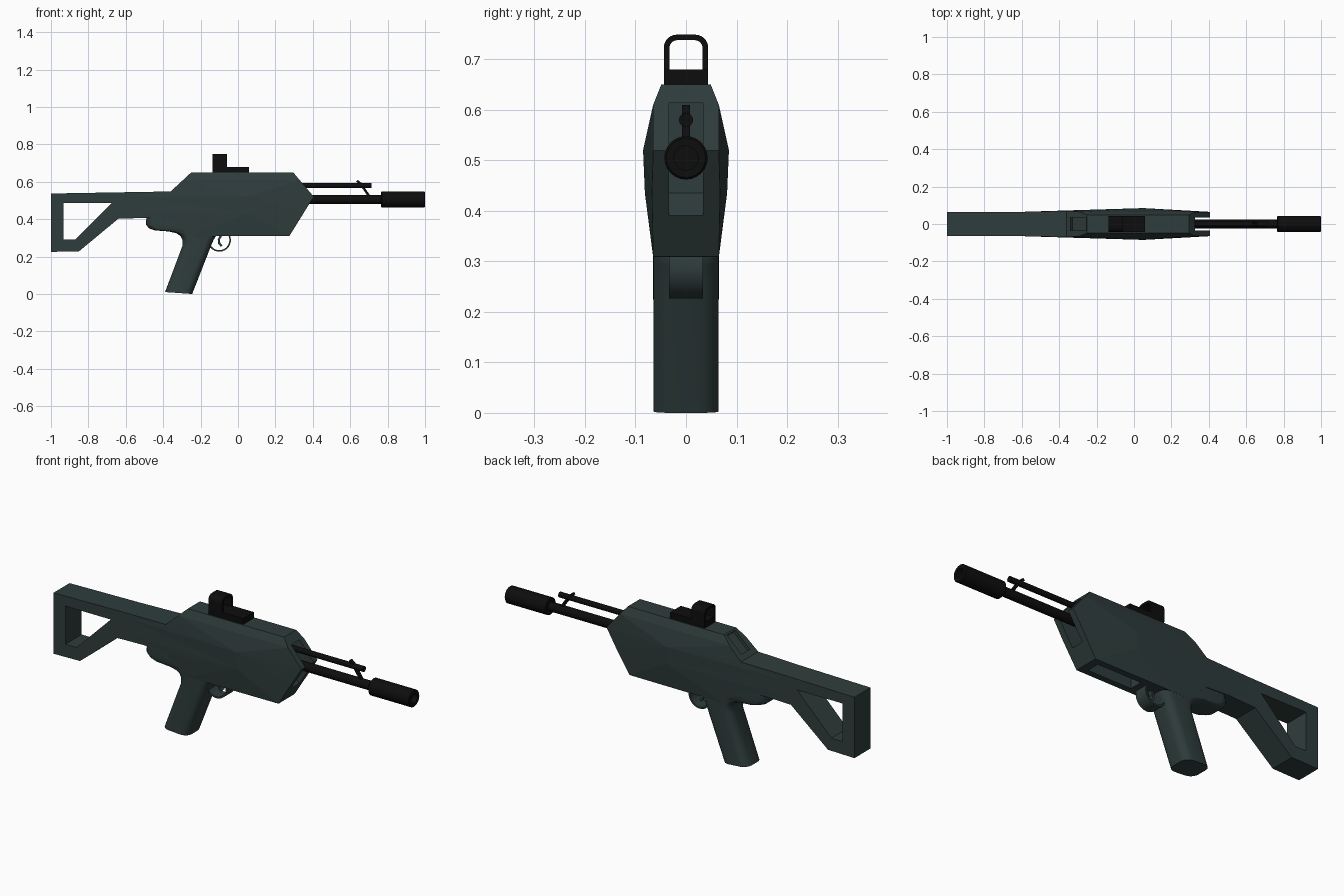
import bpy, bmesh, math
from mathutils import Vector

if "Cube" in bpy.data.objects:
    bpy.data.objects.remove(bpy.data.objects["Cube"])


def material(name, col):
    m = bpy.data.materials.new(name)
    m.diffuse_color = (*col, 1)
    m.use_nodes = True
    m.node_tree.nodes["Principled BSDF"].inputs["Base Color"].default_value = m.diffuse_color
    return m


GREEN = material("dark green grey", (0.028, 0.046, 0.045))
BLACK = material("black", (0.004, 0.004, 0.004))


def finish(name, bm, mat, smooth=None):
    bmesh.ops.recalc_face_normals(bm, faces=bm.faces)
    me = bpy.data.meshes.new(name)
    bm.to_mesh(me)
    bm.free()
    me.materials.append(mat)
    if smooth:
        for p in me.polygons:
            p.use_smooth = True
        me.set_sharp_from_angle(angle=math.radians(smooth))
    ob = bpy.data.objects.new(name, me)
    bpy.context.collection.objects.link(ob)
    return ob


def prism_bm(pts, hw):
    """Side profile (x, z) extruded across y."""
    bm = bmesh.new()
    f = bm.faces.new([bm.verts.new((x, -hw, z)) for x, z in pts])
    r = bmesh.ops.extrude_face_region(bm, geom=[f])
    for v in r["geom"]:
        if isinstance(v, bmesh.types.BMVert):
            v.co.y = hw
    return bm


def prism(name, pts, hw, mat, smooth=None):
    return finish(name, prism_bm(pts, hw), mat, smooth)


def band(path, t):
    """Outline of a strip of thickness t along an (x, z) path."""
    left, right = [], []
    for i, p in enumerate(path):
        a, b = path[max(i - 1, 0)], path[min(i + 1, len(path) - 1)]
        d = Vector((b[0] - a[0], b[1] - a[1])).normalized() * t / 2
        left.append((p[0] - d.y, p[1] + d.x))
        right.append((p[0] + d.y, p[1] - d.x))
    return left + right[::-1]


def lathe(name, prof, z, mat, n=24):
    """Turned part along x from (x, radius) points, ends capped."""
    bm = bmesh.new()
    rings = [[bm.verts.new((x, r * math.cos(2 * math.pi * i / n), z + r * math.sin(2 * math.pi * i / n)))
              for i in range(n)] for x, r in prof]
    for a, b in zip(rings, rings[1:]):
        for i in range(n):
            bm.faces.new((a[i], a[(i + 1) % n], b[(i + 1) % n], b[i]))
    bm.faces.new(rings[0])
    bm.faces.new(rings[-1])
    return finish(name, bm, mat, 40)


def lerp(table, v):
    for (a, fa), (b, fb) in zip(table, table[1:]):
        if v <= b:
            return fa + (fb - fa) * max(0, (v - a) / (b - a))
    return table[-1][1]


# Receiver and stock: one side profile, swelling to a ridge along the sides
bm = prism_bm([(-1, 0.225), (-0.85, 0.228), (-0.64, 0.402), (-0.49, 0.407), (-0.36, 0.40), (-0.25, 0.308),
               (0.275, 0.31), (0.405, 0.52), (0.295, 0.65), (-0.25, 0.65), (-0.36, 0.548), (-1, 0.537)], 0.065)
for axis, cuts in ((2, (0.435, 0.52, 0.61)), (0, (-0.6, 0.05))):
    for c in cuts:
        co, no = Vector((0, 0, 0)), Vector((0, 0, 0))
        co[axis], no[axis] = c, 1
        bmesh.ops.bisect_plane(bm, geom=bm.verts[:] + bm.edges[:] + bm.faces[:], plane_co=co, plane_no=no)
for v in bm.verts:
    fx = lerp([(-0.6, 0), (0.05, 1), (0.405, 0)], v.co.x)
    fz = lerp([(0.31, 0), (0.435, 0.82), (0.52, 1), (0.61, 0), (0.65, 0)], v.co.z)
    w = 0.065 + 0.02 * fx * fz - lerp([(0.61, 0), (0.65, 0.016)], v.co.z)
    v.co.y = math.copysign(w, v.co.y)
bmesh.ops.triangulate(bm, faces=bm.faces)
body = finish("receiver_and_stock", bm, GREEN)

# Openings: stock window, front barrel slot, underside well, rear slope panel
cutters = [
    ("stock_window", [(-0.932, 0.292), (-0.87, 0.292), (-0.675, 0.487), (-0.932, 0.487)], 0.2),
    ("barrel_slot", [(0.27, 0.435), (0.3255, 0.39), (0.6, 0.39), (0.6, 0.614), (0.27, 0.614)], 0.0335),
    ("underside_well", [(-0.01, 0.2), (0.235, 0.2), (0.235, 0.36), (-0.01, 0.36)], 0.0335),
    ("rear_panel", [(-0.328, 0.556), (-0.246, 0.632), (-0.28, 0.67), (-0.362, 0.594)], 0.0335),
]
for name, pts, hw in cutters:
    c = prism(name + "_cutter", pts, hw, GREEN)
    c.hide_render = True
    m = body.modifiers.new(name, "BOOLEAN")
    m.operation, m.solver, m.object = "DIFFERENCE", "EXACT", c
bpy.context.view_layer.update()
body_eval = body.evaluated_get(bpy.context.evaluated_depsgraph_get())
solid = bpy.data.meshes.new_from_object(body_eval)
body.modifiers.clear()
body.data = solid
for name, _, _ in cutters:
    bpy.data.objects.remove(bpy.data.objects[name + "_cutter"])

# Grip: rounded sections lofted from the rear bulge down to the slanted foot
sections = [(0.41, -0.49, -0.12), (0.37, -0.492, -0.12), (0.35, -0.475, -0.12), (0.34, -0.445, -0.12),
            (0.334, -0.37, -0.12), (0.325, -0.33, -0.12), (0.31, -0.308, -0.118), (0.29, -0.298, -0.13),
            (0.26, -0.296, -0.143), (0.005, -0.39, -0.245)]
bm = bmesh.new()
rings = []
for k, (z, x0, x1) in enumerate(sections):
    ring = []
    r, hw = 0.04, 0.0645
    for cx, cy, a0 in ((x1 - r, hw - r, 0), (x0 + r, hw - r, 90), (x0 + r, r - hw, 180), (x1 - r, r - hw, 270)):
        for i in range(6):
            a = math.radians(a0 + 18 * i)
            x = cx + r * math.cos(a)
            tilt = -0.07 * (x - (x0 + x1) / 2) if k == len(sections) - 1 else 0
            ring.append(bm.verts.new((x, cy + r * math.sin(a), z + tilt)))
    rings.append(ring)
for a, b in zip(rings, rings[1:]):
    for i in range(24):
        bm.faces.new((a[i], a[(i + 1) % 24], b[(i + 1) % 24], b[i]))
bm.faces.new(rings[0])
bm.faces.new(rings[-1])
finish("grip", bm, GREEN, 50)

# Trigger guard and trigger
arc = [(-0.1 + 0.058 * math.cos(math.radians(a)), 0.288 + 0.058 * math.sin(math.radians(a)))
       for a in range(-165, 31, 13)]
prism("trigger_guard", band(arc, 0.008), 0.0335, GREEN, 40)
prism("trigger", band([(-0.09, 0.315), (-0.103, 0.29), (-0.1, 0.27), (-0.088, 0.256)], 0.012), 0.012, GREEN)

# Barrel, muzzle with bore, upper rod and its front brace
lathe("barrel", [(0.26, 0.023), (0.8, 0.023)], 0.505, BLACK)
lathe("muzzle", [(0.765, 0.02), (0.765, 0.039), (0.769, 0.043), (0.996, 0.043), (1, 0.039), (1, 0.024),
                 (0.94, 0.024)], 0.505, BLACK)
lathe("upper_rod", [(0.26, 0.014), (0.715, 0.014)], 0.58, BLACK, 16)
prism("front_brace", band([(0.636, 0.605), (0.655, 0.59), (0.703, 0.52)], 0.013), 0.008, BLACK)

# Sight: base block and rounded open frame
prism("sight_base", [(-0.135, 0.645), (0.06, 0.645), (0.06, 0.68), (-0.135, 0.68)], 0.044, BLACK)


def arch(hw, top, r):
    pts = [(hw, 0.66)]
    for s, a0 in ((1, 0), (-1, 90)):
        for i in range(7):
            a = math.radians(a0 + 15 * i)
            pts.append((s * (hw - r) + r * math.cos(a), top - r + r * math.sin(a)))
    return pts + [(-hw, 0.66)]


bm = bmesh.new()
loops = [[bm.verts.new((x, y, z)) for y, z in p]
         for x, p in ((-0.137, arch(0.044, 0.749, 0.026)), (-0.06, arch(0.044, 0.749, 0.026)),
                      (-0.06, arch(0.033, 0.738, 0.016)), (-0.137, arch(0.033, 0.738, 0.016)))]
for a, b in zip(loops, loops[1:] + loops[:1]):
    for i in range(len(a) - 1):
        bm.faces.new((a[i], a[i + 1], b[i + 1], b[i]))
for i in (0, -1):
    bm.faces.new([l[i] for l in loops])
finish("sight_frame", bm, BLACK, 40)
